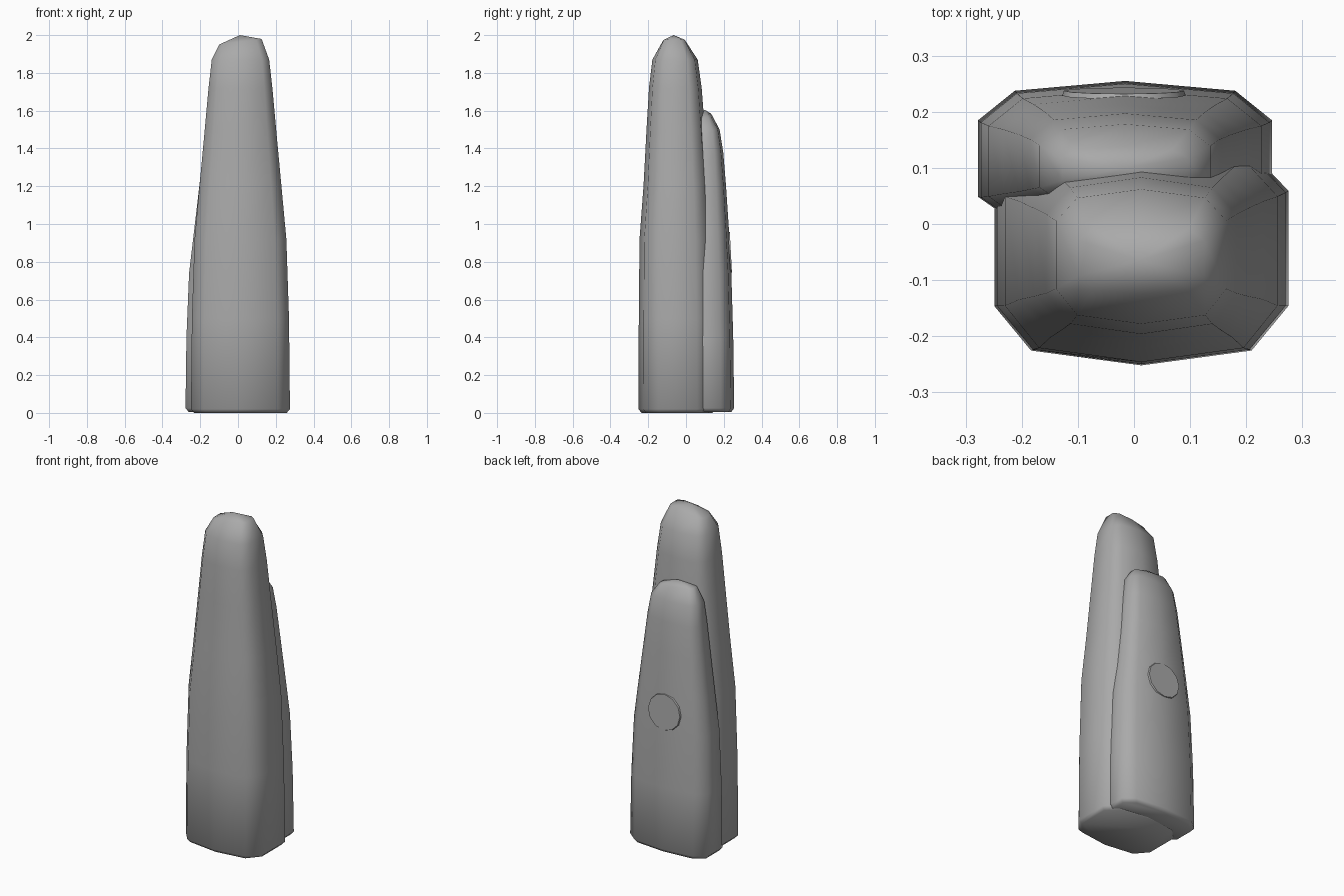
import bpy
import bmesh
import math
from mathutils import Matrix

if "Cube" in bpy.data.objects:
    bpy.data.objects.remove(bpy.data.objects["Cube"], do_unlink=True)

grey = bpy.data.materials.new("stone grey")
grey.use_nodes = True
colour = (0.4, 0.4, 0.4, 1)
grey.diffuse_color = colour
grey.node_tree.nodes["Principled BSDF"].inputs["Base Color"].default_value = colour

# Ten-sided cross-section, in half widths and half depths
right_half = [(0, -1), (0.75, -0.87), (1, -0.48), (1, 0.53), (0.75, 0.87), (0, 1)]
section = right_half + [(-x, y) for x, y in reversed(right_half[1:-1])]


def finish(bm, name):
    bmesh.ops.recalc_face_normals(bm, faces=bm.faces)
    mesh = bpy.data.meshes.new(name)
    bm.to_mesh(mesh)
    bm.free()
    mesh.materials.append(grey)
    ob = bpy.data.objects.new(name, mesh)
    bpy.context.collection.objects.link(ob)
    bpy.ops.object.select_all(action="DESELECT")
    ob.select_set(True)
    bpy.context.view_layer.objects.active = ob
    bpy.ops.object.shade_smooth_by_angle(angle=math.radians(60))
    return ob


def tower(name, centre_x, levels, apex, tilt, turned=False):
    """Loft levels of (height, half width, front y, back y) and close with a peak."""
    bm = bmesh.new()
    rings = []
    for i, (z, half, front, back) in enumerate(levels):
        mid, depth = (front + back) / 2, (back - front) / 2
        slope = tilt if i == len(levels) - 1 else 0
        flip = -1 if turned else 1
        rings.append([bm.verts.new((centre_x + flip * half * x, mid + flip * depth * y,
                                    z + slope * half * x * flip)) for x, y in section])
    count = len(section)
    for low, high in zip(rings, rings[1:]):
        for i in range(count):
            j = (i + 1) % count
            bm.faces.new((low[i], low[j], high[j], high[i]))
    peak = bm.verts.new(apex)
    for i in range(count):
        bm.faces.new((rings[-1][i], rings[-1][(i + 1) % count], peak))
    bm.faces.new(reversed(rings[0]))
    return finish(bm, name)


# Tall front block
tower("front_tower", 0.013, [
    (0.0, 0.245, -0.235, 0.14),
    (0.02, 0.262, -0.252, 0.155),
    (0.5, 0.257, -0.25, 0.15),
    (0.92, 0.243, -0.246, 0.14),
    (1.2, 0.217, -0.225, 0.122),
    (1.5, 0.189, -0.209, 0.1),
    (1.72, 0.169, -0.196, 0.083),
    (1.87, 0.152, -0.178, 0.062),
    (1.965, 0.112, -0.125, 0.0),
], (0.01, -0.065, 2.0), 0.13)

# Shorter back block, turned half round
tower("back_tower", -0.016, [
    (0.005, 0.245, 0.0, 0.24),
    (0.025, 0.262, -0.015, 0.255),
    (0.4, 0.257, -0.015, 0.25),
    (0.74, 0.243, -0.01, 0.24),
    (0.96, 0.217, 0.0, 0.228),
    (1.2, 0.189, 0.01, 0.212),
    (1.38, 0.169, 0.02, 0.197),
    (1.5, 0.152, 0.03, 0.178),
    (1.575, 0.112, 0.06, 0.138),
], (-0.015, 0.1, 1.605), -0.1, turned=True)

# Round plate set into the rear face, leaning with the wall
bm = bmesh.new()
bmesh.ops.create_cone(bm, cap_ends=True, segments=12, radius1=0.11, radius2=0.107, depth=0.009)
lean = Matrix.Rotation(math.radians(-87), 4, "X")
bmesh.ops.transform(bm, matrix=Matrix.Translation((-0.018, 0.233, 0.85)) @ lean, verts=bm.verts)
finish(bm, "rear_round_plate")
